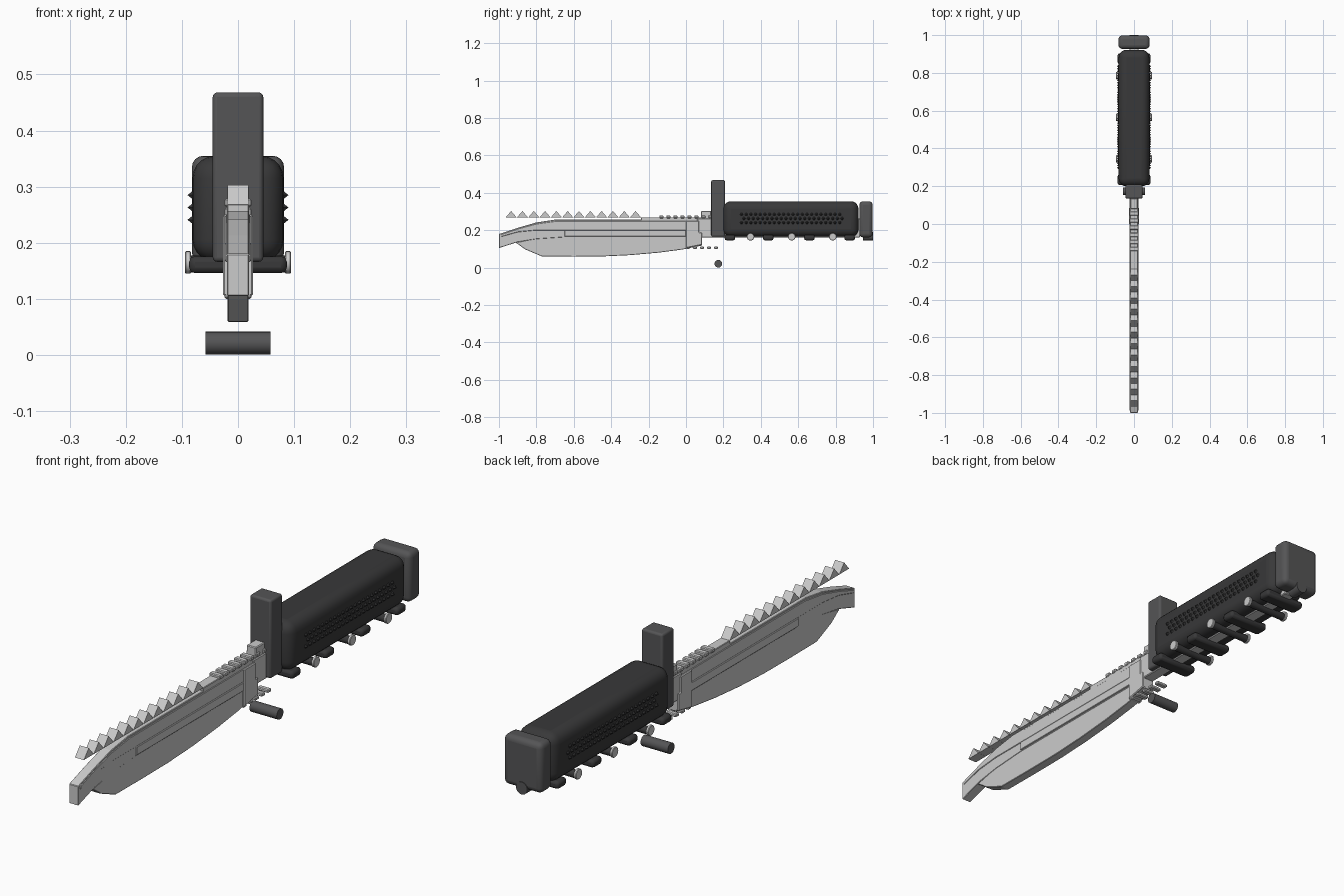
import bpy, bmesh, math
from mathutils import Matrix, Vector

if "Cube" in bpy.data.objects:
    bpy.data.objects.remove(bpy.data.objects["Cube"])


def material(name, v):
    m = bpy.data.materials.new(name)
    m.diffuse_color = (v, v, v * 1.03, 1)
    m.use_nodes = True
    m.node_tree.nodes["Principled BSDF"].inputs["Base Color"].default_value = m.diffuse_color
    return m


STEEL = material("steel", 0.52)
DARK = material("dark_metal", 0.09)
RUBBER = material("rubber", 0.04)


def finish(name, bm, mat, bevel=0, segs=2, smooth=False):
    bmesh.ops.recalc_face_normals(bm, faces=bm.faces)
    me = bpy.data.meshes.new(name)
    bm.to_mesh(me)
    bm.free()
    ob = bpy.data.objects.new(name, me)
    bpy.context.collection.objects.link(ob)
    me.materials.append(mat)
    if bevel:
        mod = ob.modifiers.new("bevel", 'BEVEL')
        mod.width, mod.segments = bevel, segs
        mod.limit_method = 'ANGLE'
        mod.angle_limit = math.radians(40)
    if smooth:
        bpy.ops.object.select_all(action='DESELECT')
        ob.select_set(True)
        bpy.context.view_layer.objects.active = ob
        bpy.ops.object.shade_smooth_by_angle(angle=math.radians(35))
    return ob


def add_slab(bm, pts, w):
    """Side outline (y, z) extruded to x = -w..w."""
    f = bm.faces.new([bm.verts.new((-w, y, z)) for y, z in pts])
    r = bmesh.ops.extrude_face_region(bm, geom=[f])
    verts = [g for g in r["geom"] if isinstance(g, bmesh.types.BMVert)]
    bmesh.ops.translate(bm, verts=verts, vec=(2 * w, 0, 0))


def rect(y0, y1, z0, z1):
    return [(y0, z0), (y1, z0), (y1, z1), (y0, z1)]


def slabs(name, outlines, w, mat, bevel=0, segs=2, smooth=False):
    bm = bmesh.new()
    for o in outlines:
        add_slab(bm, o, w)
    return finish(name, bm, mat, bevel, segs, smooth)


def add_rod(bm, loc, r, length, axis='X', r2=None, n=24):
    rot = Matrix.Rotation(math.pi / 2, 4, 'Y' if axis == 'X' else 'X')
    bmesh.ops.create_cone(bm, cap_ends=True, segments=n, radius1=r,
                          radius2=r if r2 is None else r2, depth=length,
                          matrix=Matrix.Translation(loc) @ rot)


# Blade: upper body sweeping down to a blunt tip
slabs("blade_body", [[(-1, .105), (-.9, .137), (-.8, .153), (-.65, .163), (.09, .163),
                      (.09, .257), (-.7, .257), (-.8, .242), (-.9, .213), (-1, .18)]],
      .02, STEEL, .002, 1)
# Blade belly with the cutting edge
slabs("blade_edge", [[(-.91, .134), (-.86, .098), (-.77, .06), (-.6, .059), (-.45, .06),
                      (-.3, .067), (-.15, .08), (-.02, .097), (.085, .118),
                      (.085, .17), (-.65, .17), (-.8, .158)]], .0185, STEEL, .002, 1)
# Raised flat above the edge, following the spine curve
slabs("blade_flat", [[(-.99, .165), (-.9, .19), (-.8, .2), (-.65, .2), (.0, .2),
                      (.09, .2), (.09, .25), (-.69, .25), (-.8, .235), (-.9, .208),
                      (-.99, .178)]], .0225, STEEL, .002, 1)
slabs("blade_panel", [rect(-.65, 0, .167, .2)], .0245, STEEL, .002, 1)
slabs("ricasso", [[(0, .105), (.085, .122), (.085, .188), (.07, .188), (.07, .25), (0, .25)]],
      .027, STEEL, .003, 1)
slabs("spine_pad", [rect(-.24, .1, .25, .269)], .02, STEEL, .002, 1)
slabs("spine_stop", [rect(.08, .135, .25, .302)], .02, STEEL, .003, 1)
slabs("tang", [rect(.06, .93, .162, .262)], .024, STEEL, .003, 1)

# Saw teeth along the back
slabs("saw_teeth", [[(y - .03, .268), (y + .03, .268), (y, .303)]
                    for y in (-.935 + i * .0605 for i in range(12))], .019, STEEL)

# Thumb ridges above and finger ridges below
slabs("thumb_ridges", [rect(y - .011, y + .011, .264, .279)
                       for y in (-.132 + i * .0375 for i in range(8))], .024, STEEL, .003, 1)
slabs("finger_ridges", [rect(y - .01, y + .01, .1, .113)
                        for y in (.01 + i * .0375 for i in range(5))], .024, STEEL, .003, 1)

# Guard and the lower guard pin
slabs("guard", [rect(.135, .208, .166, .468)], .045, DARK, .008, 3, True)
bm = bmesh.new()
add_rod(bm, (0, .173, .021), .0205, .116)
finish("guard_pin", bm, DARK, smooth=True)

# Handle and pommel
slabs("handle", [rect(.2, .922, .166, .355)], .081, RUBBER, .04, 5, True)
slabs("pommel", [rect(.927, .998, .162, .355)], .082, DARK, .02, 4, True)
bm = bmesh.new()
add_rod(bm, (0, .973, .168), .024, .054, 'Y')
finish("lanyard_stud", bm, DARK, smooth=True)

# Grip bars under the handle
slabs("grip_bars", [rect(y - .028, y + .028, .146, .176)
                    for y in (.235, .44, .66, .875)], .087, RUBBER, .01, 2, True)

# Screws on both sides of the handle base
bm = bmesh.new()
for y in (.345, .565, .785):
    for s in (-1, 1):
        add_rod(bm, (s * .089, y, .165), .02, .011)
finish("screw_heads", bm, STEEL, .002, 1, True)
bm = bmesh.new()
for y in (.345, .565, .785):
    add_rod(bm, (0, y, .162), .015, .17)
finish("screw_shafts", bm, RUBBER, smooth=True)

# Pointed grip studs in three staggered rows
bm = bmesh.new()
for row, z in enumerate((.241, .263, .285)):
    for i in range(22):
        y = .297 + i * .025 + (row % 2) * .0125
        for s in (-1, 1):
            r1, r2 = (.011, 0) if s > 0 else (0, .011)
            add_rod(bm, (s * .084, y, z), r1, .012, r2=r2, n=6)
bmesh.ops.remove_doubles(bm, verts=bm.verts, dist=1e-5)
finish("grip_studs", bm, RUBBER)
